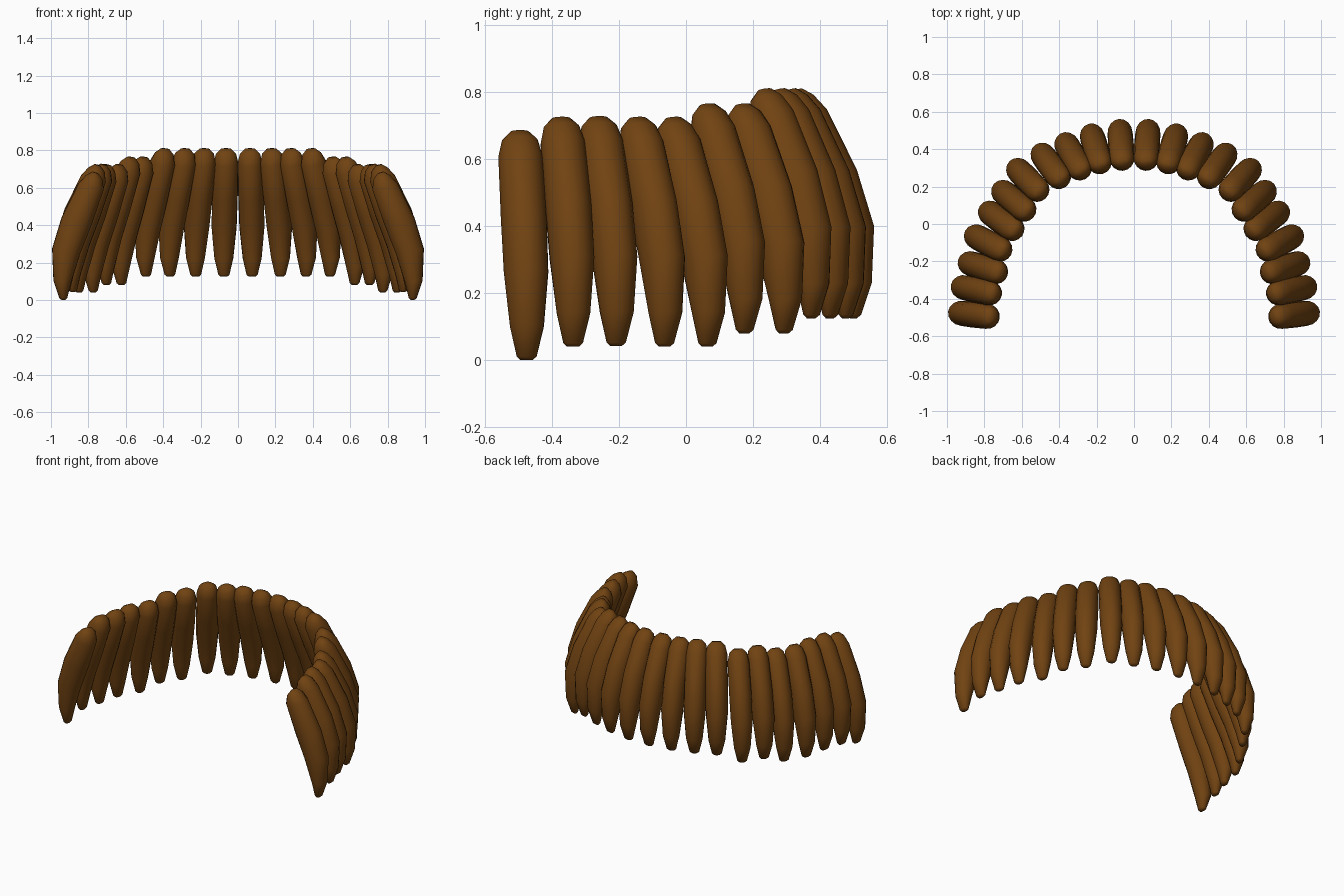
import bpy, bmesh
from math import radians, cos, sin, tau
from mathutils import Vector

cube = bpy.data.objects.get("Cube")
if cube:
    bpy.data.objects.remove(cube, do_unlink=True)

# Single brown material
brown = bpy.data.materials.new("hair_brown")
brown.use_nodes = True
colour = (0.165, 0.056, 0.006, 1)
brown.diffuse_color = colour
bsdf = brown.node_tree.nodes["Principled BSDF"]
bsdf.inputs["Base Color"].default_value = colour
bsdf.inputs["Roughness"].default_value = 0.8

# Lock profile, top to tip: outer point (r, z), inner point (r, z), half width
RINGS = [
    ((-.080, .687), (-.112, .677), .028),
    ((-.045, .668), (-.134, .645), .054),
    ((-.005, .625), (-.141, .590), .067),
    ((.085, .445), (-.075, .400), .069),
    ((.137, .275), (-.015, .250), .067),
    ((.130, .105), (.035, .095), .051),
    ((.098, .010), (.055, .012), .030),
    ((.085, .000), (.065, .000), .018),
]
SIDES = 16


def lock_mesh():
    """Loft elliptical rings into one curved, tapered lock."""
    bm = bmesh.new()
    loops = []
    for outer, inner, width in RINGS:
        o = Vector((outer[0], 0, outer[1]))
        i = Vector((inner[0], 0, inner[1]))
        mid, half = (o + i) / 2, (o - i) / 2
        side = Vector((0, width, 0))
        loops.append([bm.verts.new(mid + half * cos(tau * k / SIDES) + side * sin(tau * k / SIDES))
                      for k in range(SIDES)])
    for a, b in zip(loops, loops[1:]):
        for k in range(SIDES):
            n = (k + 1) % SIDES
            bm.faces.new((a[k], a[n], b[n], b[k]))
    bm.faces.new(loops[0])
    bm.faces.new(loops[-1])
    bmesh.ops.recalc_face_normals(bm, faces=bm.faces)
    for f in bm.faces:
        f.smooth = True
    mesh = bpy.data.meshes.new("hair_lock")
    bm.to_mesh(mesh)
    bm.free()
    mesh.materials.append(brown)
    return mesh


# Placement of each lock from the back centre to the front: x, y, base height, yaw
LOCKS = [
    (.070, .425, .125, 86), (.205, .404, .125, 74), (.327, .364, .125, 61),
    (.447, .313, .125, 54), (.570, .238, .080, 46), (.645, .126, .080, 40),
    (.712, .019, .040, 36), (.782, -.100, .040, 28), (.810, -.232, .042, 18),
    (.845, -.353, .040, 12), (.858, -.485, .000, 7),
]

mesh = lock_mesh()
for index, (x, y, z, yaw) in enumerate(LOCKS, 1):
    for side, sign in (("left", 1), ("right", -1)):
        lock = bpy.data.objects.new(f"hair_lock_{side}_{index}", mesh)
        lock.location = (sign * x, y, z)
        lock.rotation_euler.z = radians(yaw if sign > 0 else 180 - yaw)
        bpy.context.collection.objects.link(lock)
